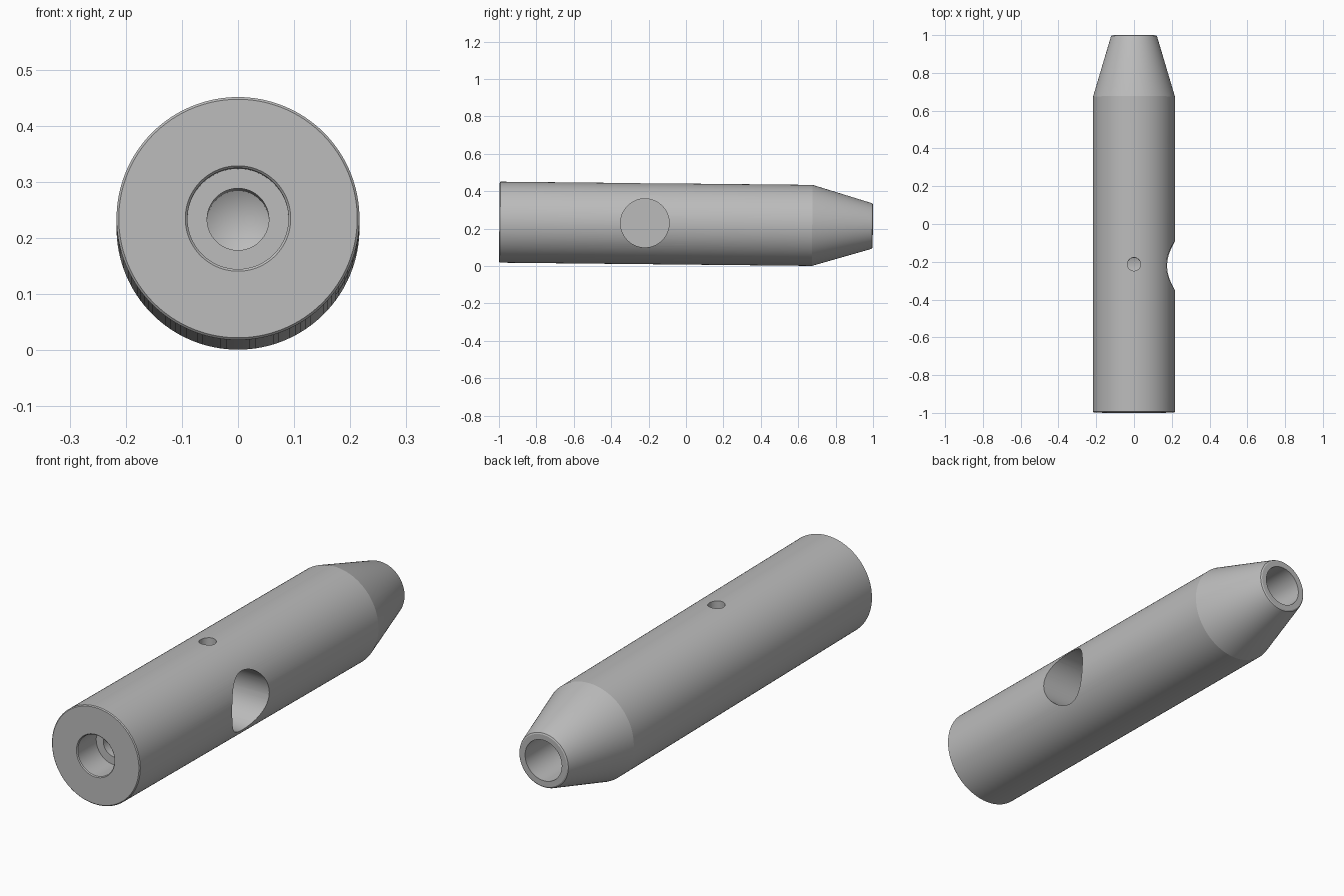
import bpy
import bmesh
import math
from mathutils import Matrix, Vector

if "Cube" in bpy.data.objects:
    bpy.data.objects.remove(bpy.data.objects["Cube"], do_unlink=True)

# Single satin grey material
grey = bpy.data.materials.new("satin grey")
grey.use_nodes = True
color = (0.5, 0.5, 0.5, 1)
grey.diffuse_color = color
grey.node_tree.nodes["Principled BSDF"].inputs["Base Color"].default_value = color

AXIS_HEIGHT = 0.2245
TILT = Matrix.Translation((0, 0, AXIS_HEIGHT)) @ Matrix.Rotation(-0.0103, 4, "X")


def make_object(name, bm):
    bmesh.ops.recalc_face_normals(bm, faces=bm.faces)
    mesh = bpy.data.meshes.new(name)
    bm.to_mesh(mesh)
    bm.free()
    mesh.materials.append(grey)
    obj = bpy.data.objects.new(name, mesh)
    bpy.context.collection.objects.link(obj)
    return obj


def revolve(name, profile, steps):
    """Spin (radius, y) points around the y axis into a solid."""
    bm = bmesh.new()
    verts = [bm.verts.new((r, y, 0)) for r, y in profile]
    edges = [bm.edges.new(pair) for pair in zip(verts, verts[1:])]
    bmesh.ops.spin(bm, geom=verts + edges, cent=(0, 0, 0), axis=(0, 1, 0),
                   angle=math.tau, steps=steps)
    bmesh.ops.remove_doubles(bm, verts=bm.verts, dist=1e-5)
    bm.transform(TILT)
    return make_object(name, bm)


def drill(body, name, radius, start, end):
    """Cut a round hole between two points given in body space."""
    start, end = TILT @ Vector(start), TILT @ Vector(end)
    axis = end - start
    place = (Matrix.Translation((start + end) / 2)
             @ axis.to_track_quat("Z", "Y").to_matrix().to_4x4())
    bm = bmesh.new()
    bmesh.ops.create_cone(bm, cap_ends=True, segments=64, radius1=radius,
                          radius2=radius, depth=axis.length, matrix=place)
    cutter = make_object(name, bm)
    cut = body.modifiers.new(name, "BOOLEAN")
    cut.operation = "DIFFERENCE"
    cut.solver = "EXACT"
    cut.object = cutter
    bpy.context.view_layer.objects.active = body
    bpy.ops.object.modifier_apply(modifier=name)
    bpy.data.objects.remove(cutter, do_unlink=True)


# Turned body: stepped front bore, chamfered face, tapered tail, rear bore
profile = [
    (0, -0.42), (0.055, -0.45), (0.055, -0.865), (0.09, -0.865),
    (0.09, -0.994), (0.094, -0.998),
    (0.2125, -0.998), (0.2165, -0.994),
    (0.2165, 0.675),
    (0.123, 0.99), (0.12, 0.996), (0.114, 0.999),
    (0.09, 0.999), (0.09, 0.35), (0, 0.3),
]
body = revolve("tapered_body", profile, 128)

# Large blind pocket on the left side, small pin hole from the top into it
drill(body, "side_pocket", 0.13, (0.4, -0.22, 0.003), (-0.1, -0.22, 0.003))
drill(body, "pin_hole", 0.035, (0, -0.215, 0.4), (0, -0.215, 0.05))

bpy.ops.object.select_all(action="DESELECT")
body.select_set(True)
bpy.context.view_layer.objects.active = body
bpy.ops.object.shade_smooth_by_angle(angle=math.radians(15))
